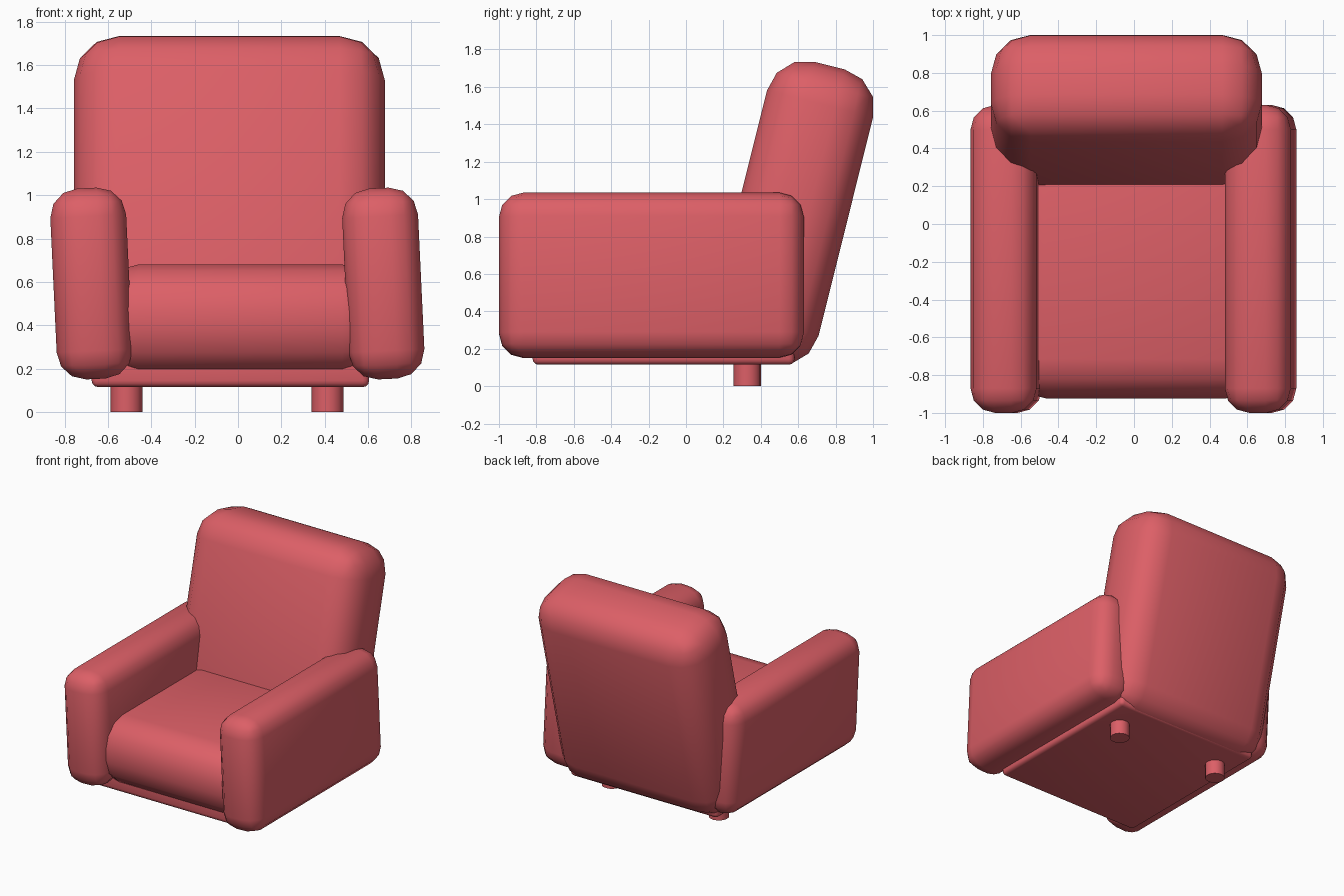
import bpy
import math

if "Cube" in bpy.data.objects:
    bpy.data.objects.remove(bpy.data.objects["Cube"])

fabric = bpy.data.materials.new("coral red")
fabric.diffuse_color = (0.72, 0.115, 0.135, 1)
fabric.use_nodes = True
fabric.node_tree.nodes["Principled BSDF"].inputs["Base Color"].default_value = fabric.diffuse_color


def finish(obj, name):
    obj.name = name
    obj.data.materials.append(fabric)
    bpy.ops.object.shade_smooth_by_angle(angle=math.radians(40))
    return obj


def cushion(name, center, size, radius, tilt=(0, 0, 0), segments=3):
    """Box with rounded edges, tilted by degrees."""
    bpy.ops.mesh.primitive_cube_add(size=1, location=center)
    obj = bpy.context.object
    obj.scale = size
    bpy.ops.object.transform_apply(location=False, rotation=False, scale=True)
    obj.rotation_euler = [math.radians(a) for a in tilt]
    bevel = obj.modifiers.new("rounding", 'BEVEL')
    bevel.width = radius
    bevel.segments = segments
    bevel.limit_method = 'NONE'
    bpy.ops.object.modifier_apply(modifier=bevel.name)
    return finish(obj, name)


# Leaning back rest
cushion("back_rest", (-0.04, 0.571, 0.9255), (1.434, 0.585, 1.625), 0.21, (-14, 0, 0))

# Seat cushion and thin base beneath it
cushion("seat", (0.01, -0.2125, 0.425), (1.36, 1.425, 0.51), 0.21)
cushion("base", (-0.035, -0.12, 0.2), (1.28, 1.4, 0.17), 0.03)

# Arms, both leaning slightly to the same side
for side, x in (("left", -0.676), ("right", 0.67)):
    cushion(side + "_arm", (x, -0.185, 0.5925), (0.35, 1.63, 0.881), 0.13, (0, -2.7, 0))

# Rear legs
for side, x in (("left", -0.514), ("right", 0.413)):
    bpy.ops.mesh.primitive_cylinder_add(vertices=16, radius=0.073, depth=0.2,
                                        location=(x, 0.327, 0.1))
    finish(bpy.context.object, side + "_rear_leg")
